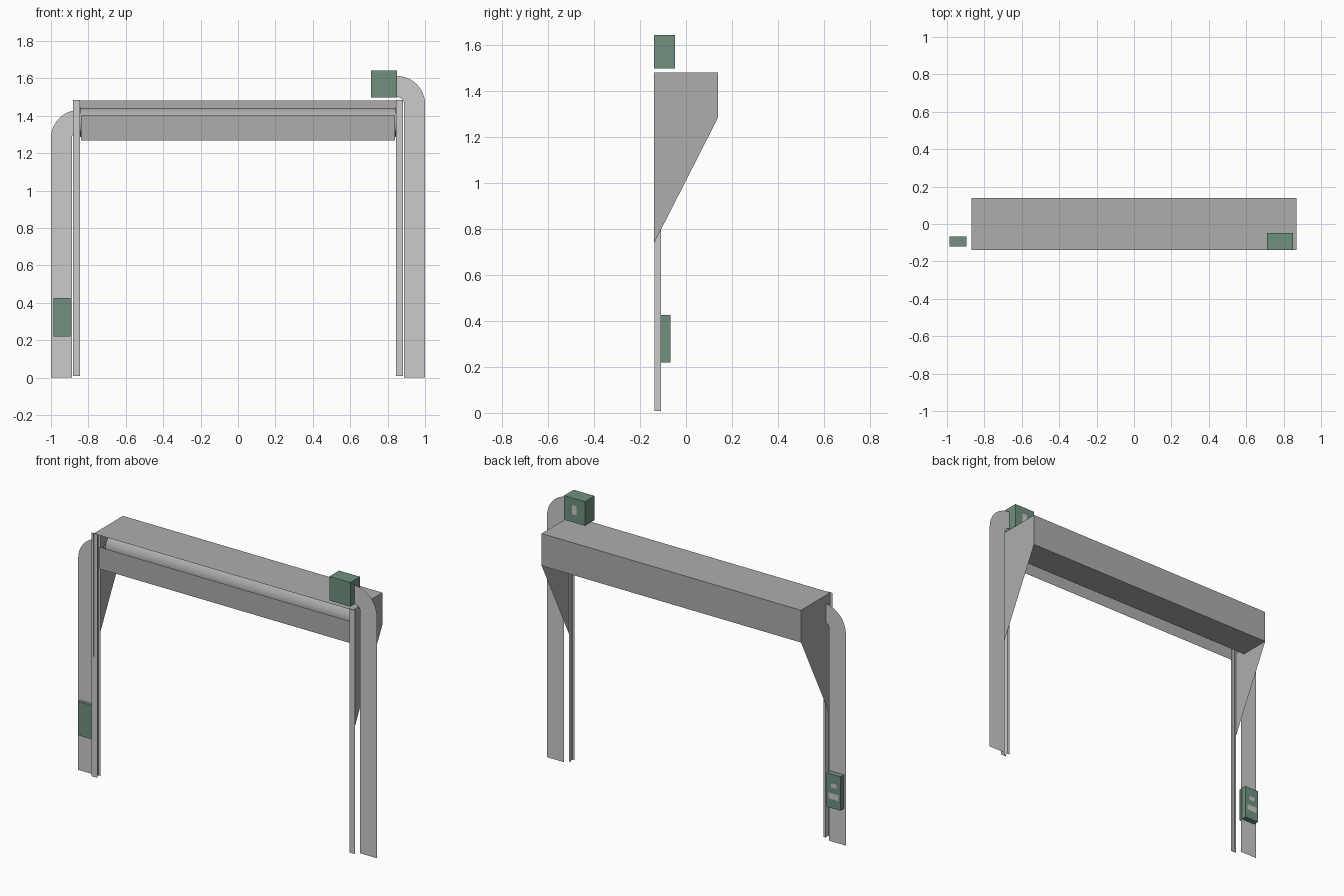
import bpy, bmesh, math
from mathutils import Vector

if "Cube" in bpy.data.objects:
    bpy.data.objects.remove(bpy.data.objects["Cube"])


def colour(name, *rgb):
    m = bpy.data.materials.new(name)
    m.diffuse_color = (*rgb, 1)
    m.use_nodes = True
    m.node_tree.nodes["Principled BSDF"].inputs["Base Color"].default_value = m.diffuse_color
    return m


green = colour("box_green", 0.16, 0.285, 0.21)
dark = colour("dark_grey", 0.42, 0.42, 0.42)


def finish(name, bm, mat=None, smooth=False):
    me = bpy.data.meshes.new(name)
    bm.to_mesh(me)
    bm.free()
    ob = bpy.data.objects.new(name, me)
    bpy.context.collection.objects.link(ob)
    if mat:
        me.materials.append(mat)
    if smooth:
        bpy.context.view_layer.objects.active = ob
        ob.select_set(True)
        bpy.ops.object.shade_smooth_by_angle(angle=math.radians(35))
        ob.select_set(False)
    return ob


def face(name, pts, mat=None):
    bm = bmesh.new()
    bm.faces.new([bm.verts.new(p) for p in pts])
    return finish(name, bm, mat)


def sheet(name, pts, offset, mat=None):
    """Sweep an open line of points along a straight offset."""
    bm = bmesh.new()
    a = [bm.verts.new(p) for p in pts]
    b = [bm.verts.new(Vector(p) + Vector(offset)) for p in pts]
    for i in range(len(pts) - 1):
        bm.faces.new((a[i], a[i + 1], b[i + 1], b[i]))
    return finish(name, bm, mat)


def box(name, lo, hi, mat=None):
    bm = bmesh.new()
    bmesh.ops.create_cube(bm, size=1)
    for v in bm.verts:
        v.co = [l + (c + 0.5) * (h - l) for c, l, h in zip(v.co, lo, hi)]
    return finish(name, bm, mat)


def roller(name, radius, half, cy, cz, cx=0):
    bm = bmesh.new()
    bmesh.ops.create_cone(bm, cap_ends=True, segments=32, radius1=radius,
                          radius2=radius, depth=half * 2)
    for v in bm.verts:
        x, y, z = v.co
        v.co = (z + cx, x + cy, y + cz)
    return finish(name, bm, dark, True)


# Housing: top, back and underside, with the front left open
sheet("housing", [(-0.868, y, z) for y, z in
      ((-0.14, 1.48), (0.14, 1.48), (0.14, 1.285), (-0.05, 1.285))],
      (1.736, 0, 0), dark)

for s, side in ((-1, "left"), (1, "right")):
    # Tapered side bracket
    face(side + "_bracket", [(s * 0.868, y, z) for y, z in
         ((-0.14, 1.48), (0.14, 1.48), (0.14, 1.285), (-0.14, 0.735))], dark)
    # Guide rail: channel open towards the middle, with a front lip
    sheet(side + "_guide_rail", [(s * x, y, 0.008) for x, y in
          ((0.845, -0.109), (0.858, -0.109), (0.858, -0.138), (0.845, -0.138))],
          (0, 0, 1.47))
    face(side + "_rail_lip", [(s * x, -0.139, z) for x, z in
         ((0.845, 0.008), (0.882, 0.008), (0.882, 1.483), (0.845, 1.483))])
    # Roller end disc
    roller(side + "_end_disc", 0.082, 0.004, 0.01, 1.367, s * 0.846)

    # Flat cable cover with a rounded quarter bend at the top
    top = 1.28 if s < 0 else 1.462
    bm = bmesh.new()
    pairs = [((1.0, 0), (0.888, 0))]
    for i in range(13):
        a = math.radians(90 * i / 12)
        pairs.append(tuple((0.85 + r * math.cos(a), top + r * math.sin(a))
                           for r in (0.15, 0.038)))
    rows = [[bm.verts.new((s * x, -0.10, z)) for x, z in p] for p in pairs]
    for a, b in zip(rows, rows[1:]):
        bm.faces.new((a[0], a[1], b[1], b[0]))
    finish(side + "_cable_cover", bm)

# Rolled curtain and the flat slat hanging in front of it
roller("curtain_roll", 0.075, 0.842, 0.01, 1.367)
sheet("curtain", [(-0.84, -0.125, 1.268), (-0.84, -0.125, 1.40)],
      (1.68, 0, 0), dark)

# Control box on the left, drive box on top right
box("control_box", (-0.987, -0.12, 0.22), (-0.895, -0.067, 0.425), green)
box("drive_box", (0.71, -0.14, 1.497), (0.85, -0.048, 1.643), green)

# Plain grey plates on the rear of the boxes
for name, x0, x1, z0, z1, y in (
        ("control_plate_upper", -0.96, -0.925, 0.345, 0.37, -0.0663),
        ("control_plate_lower", -0.975, -0.907, 0.275, 0.31, -0.0663),
        ("drive_plate", 0.765, 0.797, 1.545, 1.6, -0.0473)):
    face(name, [(x0, y, z0), (x0, y, z1), (x1, y, z1), (x1, y, z0)])
